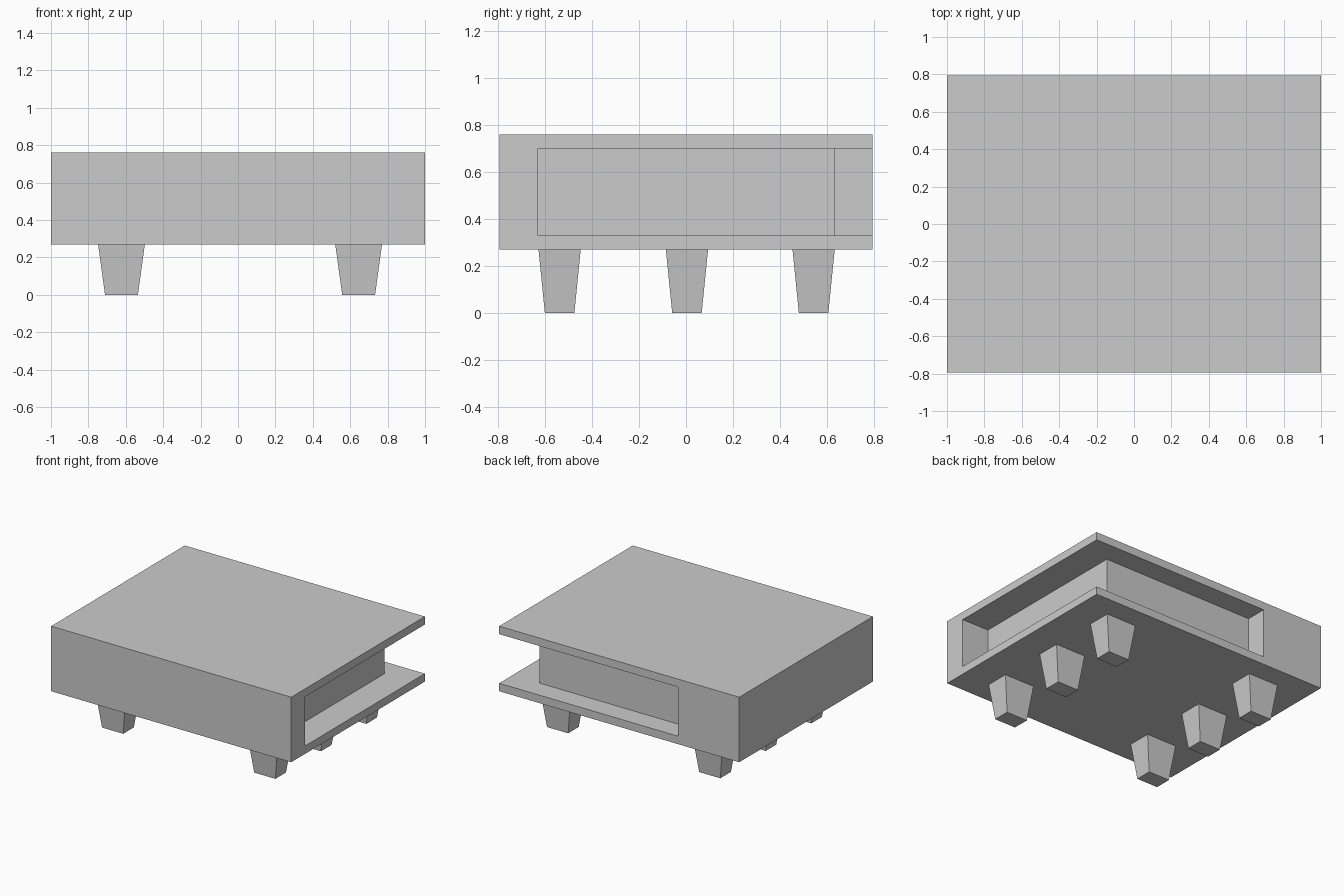
import bpy, bmesh

if "Cube" in bpy.data.objects:
    bpy.data.objects.remove(bpy.data.objects["Cube"])


def prism(name, outline, z0, z1, top_scale=(1, 1), location=(0, 0, 0)):
    """Extrude an xy outline from z0 to z1, optionally scaling the top for a taper."""
    bm = bmesh.new()
    low = [bm.verts.new((x, y, z0)) for x, y in outline]
    high = [bm.verts.new((x * top_scale[0], y * top_scale[1], z1)) for x, y in outline]
    bm.faces.new(low[::-1])
    bm.faces.new(high)
    n = len(outline)
    for i in range(n):
        j = (i + 1) % n
        bm.faces.new((low[i], low[j], high[j], high[i]))
    mesh = bpy.data.meshes.new(name)
    bm.to_mesh(mesh)
    bm.free()
    obj = bpy.data.objects.new(name, mesh)
    obj.location = location
    bpy.context.collection.objects.link(obj)
    return obj


def rect(hx, hy):
    return [(-hx, -hy), (hx, -hy), (hx, hy), (-hx, hy)]


LEG_H, TOP = 0.27, 0.76

# Table body
body = prism("table_body", rect(1.0, 0.795), LEG_H, TOP)

# L-shaped open shelf wrapping the back right corner
niche = [(0.775, -0.63), (1.1, -0.63), (1.1, 0.9),
         (-0.49, 0.9), (-0.49, 0.635), (0.775, 0.635)]
cutter = prism("shelf_cutter", niche, 0.33, 0.70)
cutter.hide_render = True
cutter.hide_viewport = False
cutter.display_type = 'WIRE'
cut = body.modifiers.new("open_shelf", 'BOOLEAN')
cut.operation = 'DIFFERENCE'
cut.solver = 'EXACT'
cut.object = cutter

# Six tapered legs, wider at the top
for side, x in (("left", -0.623), ("right", 0.645)):
    for place, y in (("front", -0.539), ("middle", 0.004), ("back", 0.544)):
        prism(f"{place}_{side}_leg", rect(0.088, 0.063), 0, LEG_H,
              (0.125 / 0.088, 0.09 / 0.063), (x, y, 0))
